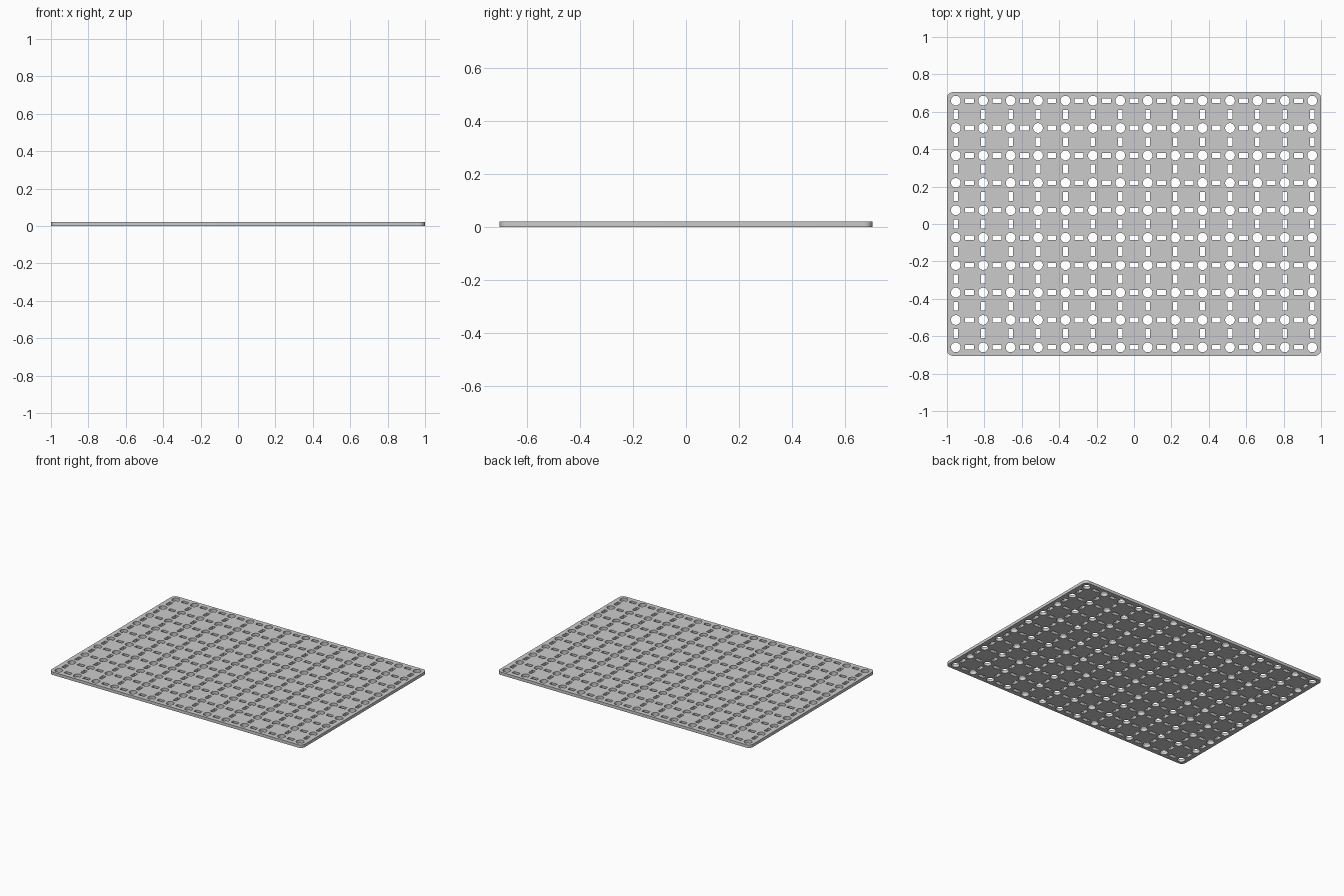
import bpy, bmesh
from math import cos, sin, pi, radians

if "Cube" in bpy.data.objects:
    bpy.data.objects.remove(bpy.data.objects["Cube"])

LENGTH, WIDTH, THICK = 2.0, 1.41, 0.021
COLS, ROWS, PITCH = 14, 10, 0.1466
HOLE_R, CORNER_R = 0.026, 0.032
SLOT_L, SLOT_W = 0.048, 0.025

curve = bpy.data.curves.new("perforated_plate", 'CURVE')
curve.dimensions = '2D'
curve.fill_mode = 'BOTH'
curve.extrude = THICK / 2


def outline(points):
    s = curve.splines.new('POLY')
    s.points.add(len(points) - 1)
    for p, (x, y) in zip(s.points, points):
        p.co = (x, y, 0, 1)
    s.use_cyclic_u = True


def circle(x, y, r, n=24):
    outline([(x + r * cos(2 * pi * (i + .5) / n), y + r * sin(2 * pi * (i + .5) / n)) for i in range(n)])


def slot(x, y, w, h):
    outline([(x + sx * w / 2, y + sy * h / 2) for sx, sy in ((-1, -1), (1, -1), (1, 1), (-1, 1))])


# Rounded plate outline
border = []
for k, (sx, sy) in enumerate(((1, 1), (-1, 1), (-1, -1), (1, -1))):
    for i in range(9):
        a = (k + i / 8) * pi / 2
        border.append((sx * (LENGTH / 2 - CORNER_R) + CORNER_R * cos(a),
                       sy * (WIDTH / 2 - CORNER_R) + CORNER_R * sin(a)))
outline(border)

# Grid of round holes with slots between neighbours
for c in range(COLS):
    for r in range(ROWS):
        x, y = (c - (COLS - 1) / 2) * PITCH, (r - (ROWS - 1) / 2) * PITCH
        circle(x, y, HOLE_R)
        if c < COLS - 1:
            slot(x + PITCH / 2, y, SLOT_L, SLOT_W)
        if r < ROWS - 1:
            slot(x, y + PITCH / 2, SLOT_W, SLOT_L)

# Convert to a welded mesh standing on the ground
plate = bpy.data.objects.new("perforated_plate", curve)
bpy.context.collection.objects.link(plate)
bpy.context.view_layer.objects.active = plate
plate.select_set(True)
bpy.ops.object.convert(target='MESH')
plate = bpy.context.object
bm = bmesh.new()
bm.from_mesh(plate.data)
bmesh.ops.remove_doubles(bm, verts=bm.verts, dist=1e-5)
bmesh.ops.translate(bm, verts=bm.verts, vec=(0, 0, THICK / 2))
bmesh.ops.recalc_face_normals(bm, faces=bm.faces)
bm.to_mesh(plate.data)
bm.free()
bpy.ops.object.shade_smooth_by_angle(angle=radians(30))
